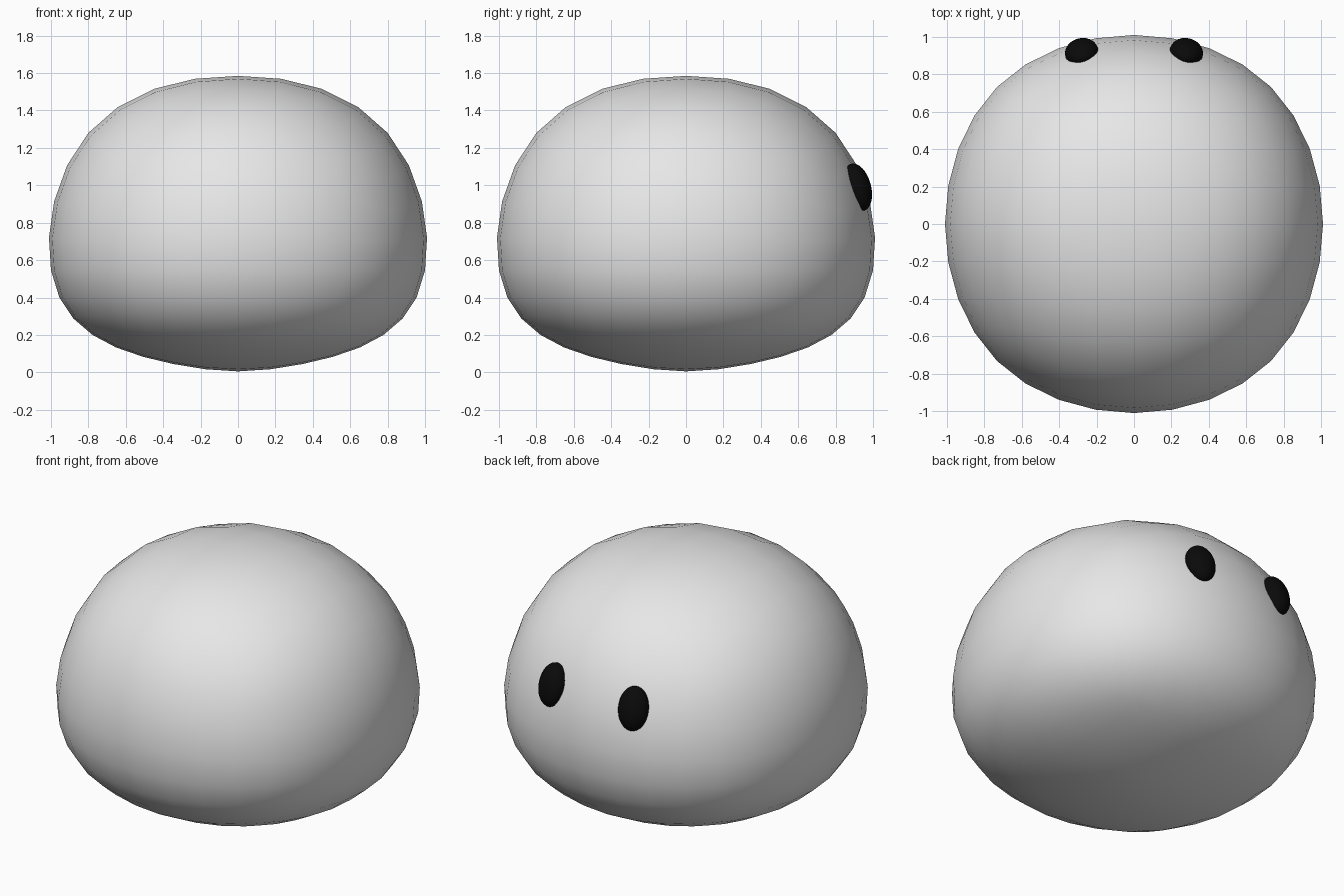
import bpy, math
from mathutils import Euler

if "Cube" in bpy.data.objects:
    bpy.data.objects.remove(bpy.data.objects["Cube"])


def material(name, rgb):
    m = bpy.data.materials.new(name)
    m.diffuse_color = (*rgb, 1)
    m.use_nodes = True
    m.node_tree.nodes["Principled BSDF"].inputs["Base Color"].default_value = m.diffuse_color
    return m


grey = material("light_grey", (0.8, 0.8, 0.8))
black = material("black", (0.003, 0.003, 0.003))

# Body: a cube rounded by subdivision, then sagged and flared into a dumpling
bpy.ops.mesh.primitive_cube_add(size=2)
body = bpy.context.object
body.name = "body"
sub = body.modifiers.new("round", 'SUBSURF')
sub.levels = sub.render_levels = 3
bpy.ops.object.modifier_apply(modifier=sub.name)
reach = max(v.co.x for v in body.data.vertices)
for v in body.data.vertices:
    p = v.co / reach
    flare = 1 + 0.14 * p.z                      # wider top, narrower base
    sag = 0.25 * (math.hypot(p.x, p.y) / p.length) ** 3
    v.co = (p.x * flare, p.y * flare, 0.795 + 0.79 * p.z - sag)
body.data.materials.append(grey)
bpy.ops.object.shade_smooth()

# Eyes: two flattened ovals leaning with the body surface
for side, name in ((-1, "left_eye"), (1, "right_eye")):
    bpy.ops.mesh.primitive_uv_sphere_add(segments=24, ring_count=16, radius=1)
    eye = bpy.context.object
    eye.name = name
    eye.scale = (0.09, 0.07, 0.13)
    eye.rotation_euler = Euler((math.radians(16), 0, math.radians(-14 * side)))
    eye.location = (0.28 * side, 0.918, 0.99)
    eye.data.materials.append(black)
    bpy.ops.object.shade_smooth()
